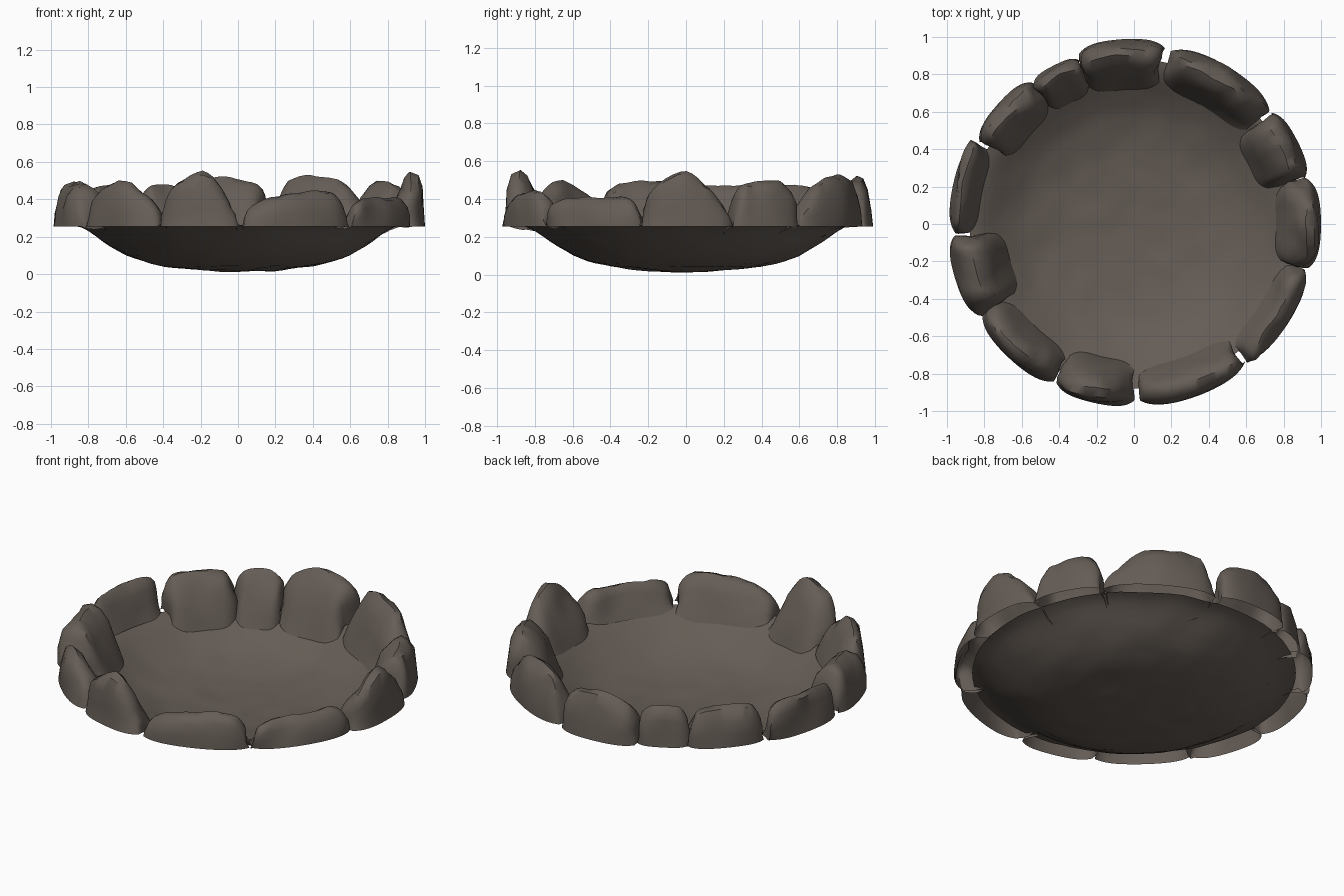
import bpy
import bmesh
import math
from mathutils import Vector, noise

cube = bpy.data.objects.get("Cube")
if cube:
    bpy.data.objects.remove(cube, do_unlink=True)

stone_mat = bpy.data.materials.new("warm_grey_stone")
stone_mat.use_nodes = True
COLOUR = (0.13, 0.108, 0.092, 1)
stone_mat.diffuse_color = COLOUR
stone_mat.node_tree.nodes["Principled BSDF"].inputs["Base Color"].default_value = COLOUR

RIM = 0.25
BOWL = [(0, 0.012), (0.2, 0.02), (0.4, 0.042), (0.5, 0.065), (0.6, 0.102),
        (0.7, 0.16), (0.78, 0.22), (0.83, 0.25), (0.88, 0.262)]
# Stone cross-section from outer foot to inner foot: (depth, height)
SECTION = [(0, 0), (0.03, 0.35), (0.08, 0.7), (0.18, 0.93), (0.34, 1),
           (0.5, 0.9), (0.66, 0.66), (0.8, 0.38), (0.92, 0.14), (1, 0)]
# Start angle, end angle, inner radius, outer radius, start/middle/end height
STONES = [
    (-14, 14, 0.76, 1.0, 0.40, 0.54, 0.38),
    (15, 39, 0.69, 0.98, 0.46, 0.50, 0.49),
    (40, 78, 0.73, 0.98, 0.36, 0.54, 0.50),
    (80, 108, 0.72, 0.99, 0.51, 0.51, 0.47),
    (108, 126, 0.73, 0.95, 0.47, 0.47, 0.44),
    (126, 152, 0.73, 0.97, 0.44, 0.48, 0.46),
    (153, 183, 0.83, 0.99, 0.46, 0.46, 0.47),
    (184, 210, 0.69, 1.0, 0.49, 0.48, 0.45),
    (211, 243, 0.76, 0.98, 0.42, 0.49, 0.38),
    (244, 270, 0.73, 0.98, 0.41, 0.54, 0.36),
    (272, 309, 0.76, 0.98, 0.39, 0.45, 0.42),
    (309, 345, 0.80, 0.98, 0.39, 0.40, 0.41),
]


def lerp(a, b, t):
    return a + (b - a) * t


def bowl_height(r):
    for (r0, z0), (r1, z1) in zip(BOWL, BOWL[1:]):
        if r <= r1:
            return lerp(z0, z1, (r - r0) / (r1 - r0))
    return RIM


def rough(p, scale, amount):
    return p + noise.noise_vector(p * scale) * amount


def polar(r, angle, z):
    return Vector((r * math.cos(angle), r * math.sin(angle), z))


def add_grid(name, rows, closed=False):
    """Skin a list of equal-length point rows."""
    bm = bmesh.new()
    grid = [[bm.verts.new(p) for p in row] for row in rows]
    pairs = list(zip(grid, grid[1:]))
    if closed:
        pairs.append((grid[-1], grid[0]))
    for a, b in pairs:
        for i in range(len(a) - 1):
            bm.faces.new((a[i], b[i], b[i + 1], a[i + 1]))
    bmesh.ops.remove_doubles(bm, verts=bm.verts, dist=0.0001)
    bmesh.ops.recalc_face_normals(bm, faces=bm.faces)
    # Turn the shell so its mean normal points up
    if sum(f.normal.z * f.calc_area() for f in bm.faces) < 0:
        bmesh.ops.reverse_faces(bm, faces=bm.faces)
    mesh = bpy.data.meshes.new(name)
    bm.to_mesh(mesh)
    bm.free()
    mesh.materials.append(stone_mat)
    obj = bpy.data.objects.new(name, mesh)
    bpy.context.collection.objects.link(obj)
    bpy.ops.object.select_all(action='DESELECT')
    obj.select_set(True)
    bpy.context.view_layer.objects.active = obj
    bpy.ops.object.shade_smooth_by_angle(angle=math.radians(45))
    return obj


# Shallow bowl with gently worn surface
rows = []
SIDES, RINGS = 80, 22
for i in range(SIDES):
    angle = math.tau * i / SIDES
    row = []
    for j in range(RINGS + 1):
        r = 0.88 * j / RINGS
        p = polar(r, angle, bowl_height(r))
        p.z += noise.noise(p * 7) * 0.008
        row.append(p)
    rows.append(row)
add_grid("bowl", rows, closed=True)


def add_stone(index, a0, a1, r_in, r_out, h0, hm, h1):
    """Open-bottomed boulder shell following the rim."""
    columns = 22
    rows = []
    for i in range(columns + 1):
        s = -math.cos(math.pi * i / columns)
        t = (s + 1) / 2
        # Steep ends, with the top line passing through three heights
        full = math.sqrt(max(0, 1 - abs(s) ** 7))
        top = lerp(hm, h0 if s < 0 else h1, abs(s) ** 1.4)
        pinch = abs(s) ** 5
        outer = r_out - 0.035 * pinch
        inner = r_in + 0.05 * pinch
        angle = math.radians(lerp(a0, a1, t))
        row = []
        for u, v in SECTION:
            r = lerp(outer, inner, u)
            base = min(RIM, bowl_height(r)) + 0.004
            p = polar(r, angle, lerp(base, top, v * full))
            amount = 0.035 * min(1, v * 1.5)
            p = rough(p + Vector((0, 0, index)), 5, amount) - Vector((0, 0, index))
            row.append(rough(p, 17, 0.008 * v))
        rows.append(row)
    add_grid(f"rim_stone_{index}", rows)


# Ring of boulders
for index, stone in enumerate(STONES, 1):
    add_stone(index, *stone)
